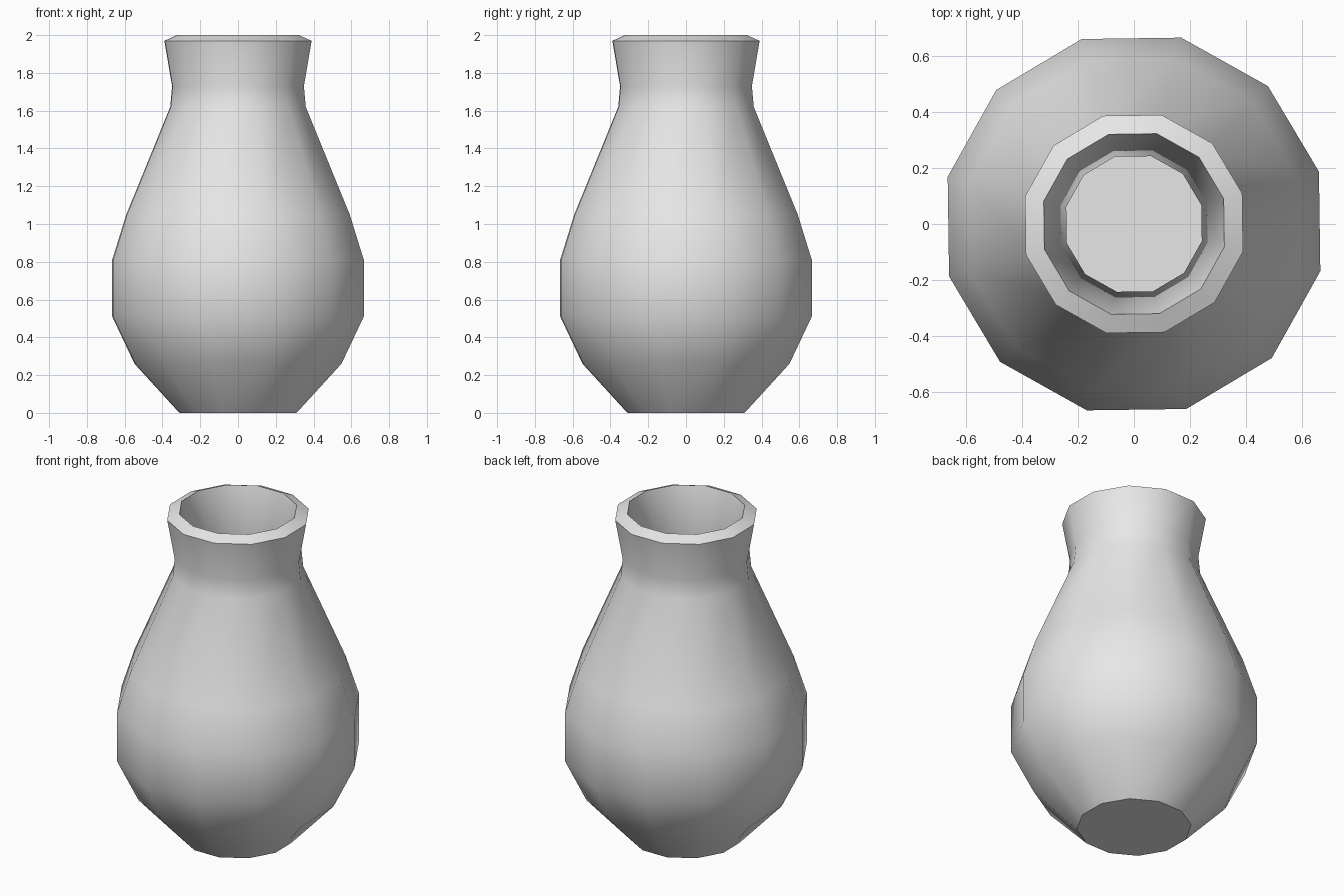
import bpy, bmesh, math

if "Cube" in bpy.data.objects:
    bpy.data.objects.remove(bpy.data.objects["Cube"], do_unlink=True)

SIDES = 12
TURN = math.radians(15.8)

# Clay colour
clay = bpy.data.materials.new("light grey clay")
clay.use_nodes = True
colour = (0.8, 0.8, 0.8, 1)
clay.diffuse_color = colour
clay.node_tree.nodes["Principled BSDF"].inputs["Base Color"].default_value = colour

# Profile as (radius, height): outside from the foot up to the lip
outside = [(0.32, 0), (0.565, 0.26), (0.687, 0.51), (0.687, 0.81),
           (0.61, 1.05), (0.37, 1.62), (0.36, 1.73), (0.402, 1.97)]
# Inside from the mouth down through the throat to the floor
inside = [(0.333, 2.0), (0.25, 1.66), (0.51, 1.03), (0.59, 0.79),
          (0.59, 0.53), (0.48, 0.31), (0.28, 0.09)]


def add_ring(bm, radius, height):
    angles = [TURN + math.tau * i / SIDES for i in range(SIDES)]
    return [bm.verts.new((radius * math.cos(a), radius * math.sin(a), height))
            for a in angles]


def bridge(bm, low, high):
    for i in range(SIDES):
        j = (i + 1) % SIDES
        bm.faces.new((low[i], low[j], high[j], high[i]))


# Vase: lathed wall closed by a foot and an inner floor
bm = bmesh.new()
rings = [add_ring(bm, r, z) for r, z in outside + inside]
for low, high in zip(rings, rings[1:]):
    bridge(bm, low, high)
bm.faces.new(rings[0][::-1])
bm.faces.new(rings[-1])
bmesh.ops.recalc_face_normals(bm, faces=bm.faces)

mesh = bpy.data.meshes.new("vase")
bm.to_mesh(mesh)
bm.free()
mesh.materials.append(clay)
vase = bpy.data.objects.new("vase", mesh)
bpy.context.collection.objects.link(vase)

# Smooth body with crisp lip and foot edges
bpy.ops.object.select_all(action="DESELECT")
vase.select_set(True)
bpy.context.view_layer.objects.active = vase
bpy.ops.object.shade_smooth_by_angle(angle=math.radians(40))
